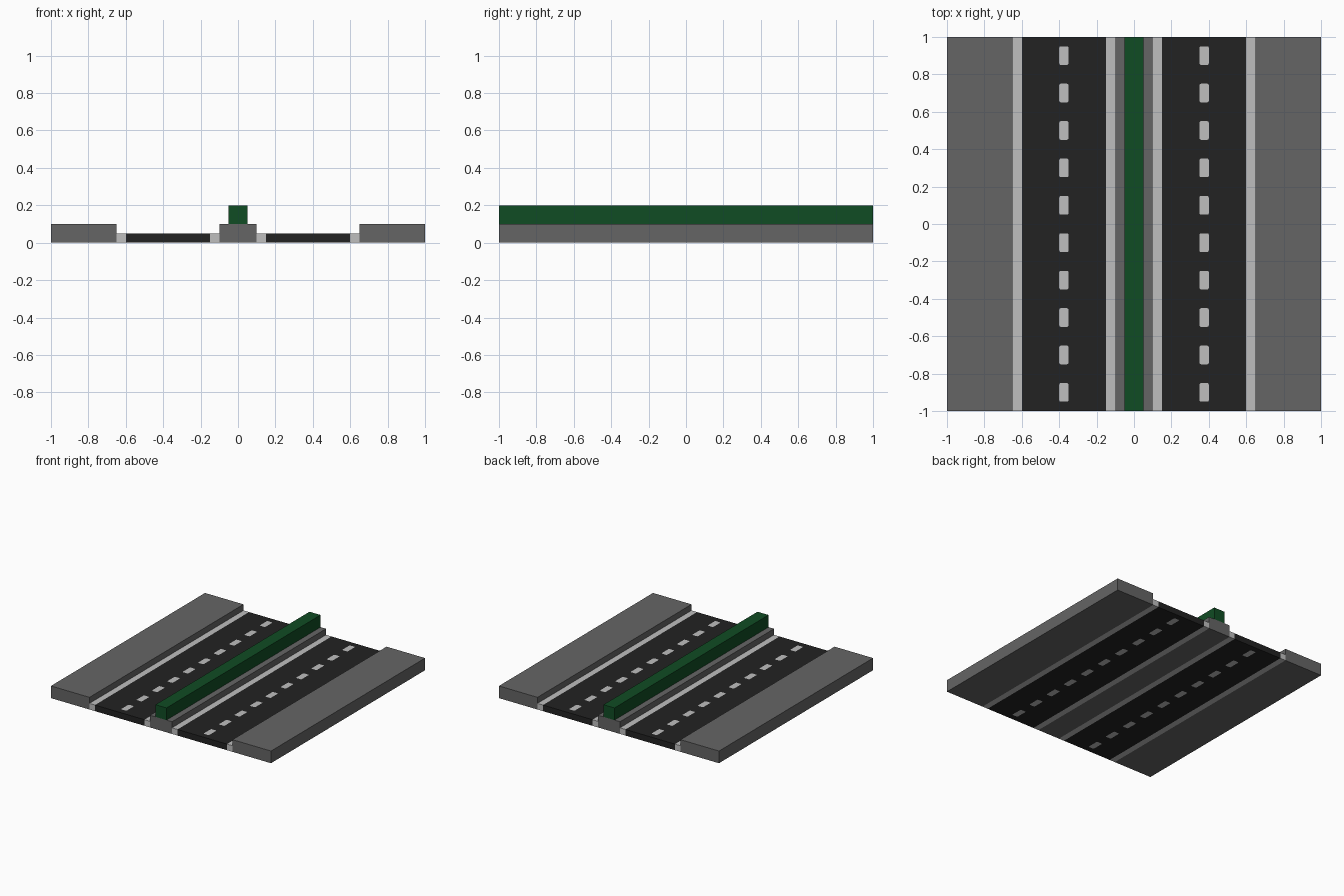
import bpy, bmesh
from mathutils import Matrix

if "Cube" in bpy.data.objects:
    bpy.data.objects.remove(bpy.data.objects["Cube"])


def material(name, rgb):
    m = bpy.data.materials.new(name)
    m.diffuse_color = (*rgb, 1)
    m.use_nodes = True
    m.node_tree.nodes["Principled BSDF"].inputs["Base Color"].default_value = m.diffuse_color
    return m


asphalt = material("asphalt", (0.016, 0.016, 0.016))
concrete = material("concrete", (0.13, 0.13, 0.13))
paint = material("pale_grey", (0.52, 0.52, 0.52))
leaves = material("hedge_green", (0.005, 0.072, 0.017))


def add_box(bm, x0, x1, y0, y1, z0, z1):
    mat = (Matrix.Translation(((x0 + x1) / 2, (y0 + y1) / 2, (z0 + z1) / 2))
           @ Matrix.Diagonal((x1 - x0, y1 - y0, z1 - z0, 1)))
    return bmesh.ops.create_cube(bm, size=1, matrix=mat)["verts"]


def finish(bm, name, mat):
    mesh = bpy.data.meshes.new(name)
    bm.to_mesh(mesh)
    bm.free()
    mesh.materials.append(mat)
    ob = bpy.data.objects.new(name, mesh)
    bpy.context.collection.objects.link(ob)
    return ob


def strip(name, mat, x0, x1, z0, z1):
    # full-length bar running along y
    bm = bmesh.new()
    add_box(bm, x0, x1, -1, 1, z0, z1)
    return finish(bm, name, mat)


def dashes(name, x, z0, z1):
    # ten lane dashes with clipped corners
    bm = bmesh.new()
    for i in range(10):
        y = -0.9 + 0.2 * i
        add_box(bm, x - 0.025, x + 0.025, y - 0.05, y + 0.05, z0, z1)
    upright = [e for e in bm.edges
               if abs(e.verts[0].co.z - e.verts[1].co.z) > 0.01]
    bmesh.ops.bevel(bm, geom=upright, offset=0.008, segments=2,
                    profile=0.5, affect='EDGES')
    return finish(bm, name, paint)


# central reservation and hedge
strip("median", concrete, -0.1, 0.1, 0, 0.1)
strip("hedge", leaves, -0.05, 0.05, 0.1, 0.2)

for side, s in (("left", -1), ("right", 1)):
    def span(a, b):
        return sorted((s * a, s * b))

    # kerbs and pavement
    strip(side + "_inner_kerb", paint, *span(0.1, 0.15), 0, 0.05)
    strip(side + "_outer_kerb", paint, *span(0.6, 0.65), 0, 0.05)
    strip(side + "_pavement", concrete, *span(0.65, 1.0), 0, 0.1)

    # carriageway with dashes inlaid through its thickness
    road = strip(side + "_road", asphalt, *span(0.15, 0.6), 0, 0.05)
    dashes(side + "_lane_dashes", s * 0.375, 0, 0.05)
    cutter = dashes(side + "_dash_cutter", s * 0.375, -0.05, 0.1)
    cutter.hide_render = True
    cut = road.modifiers.new("dash_slots", 'BOOLEAN')
    cut.operation, cut.solver, cut.object = 'DIFFERENCE', 'EXACT', cutter
    bpy.context.view_layer.objects.active = road
    bpy.ops.object.modifier_apply(modifier=cut.name)
    road.data.materials.clear()
    road.data.materials.append(asphalt)
    road.data.polygons.foreach_set("material_index", [0] * len(road.data.polygons))
    bpy.data.objects.remove(cutter)
